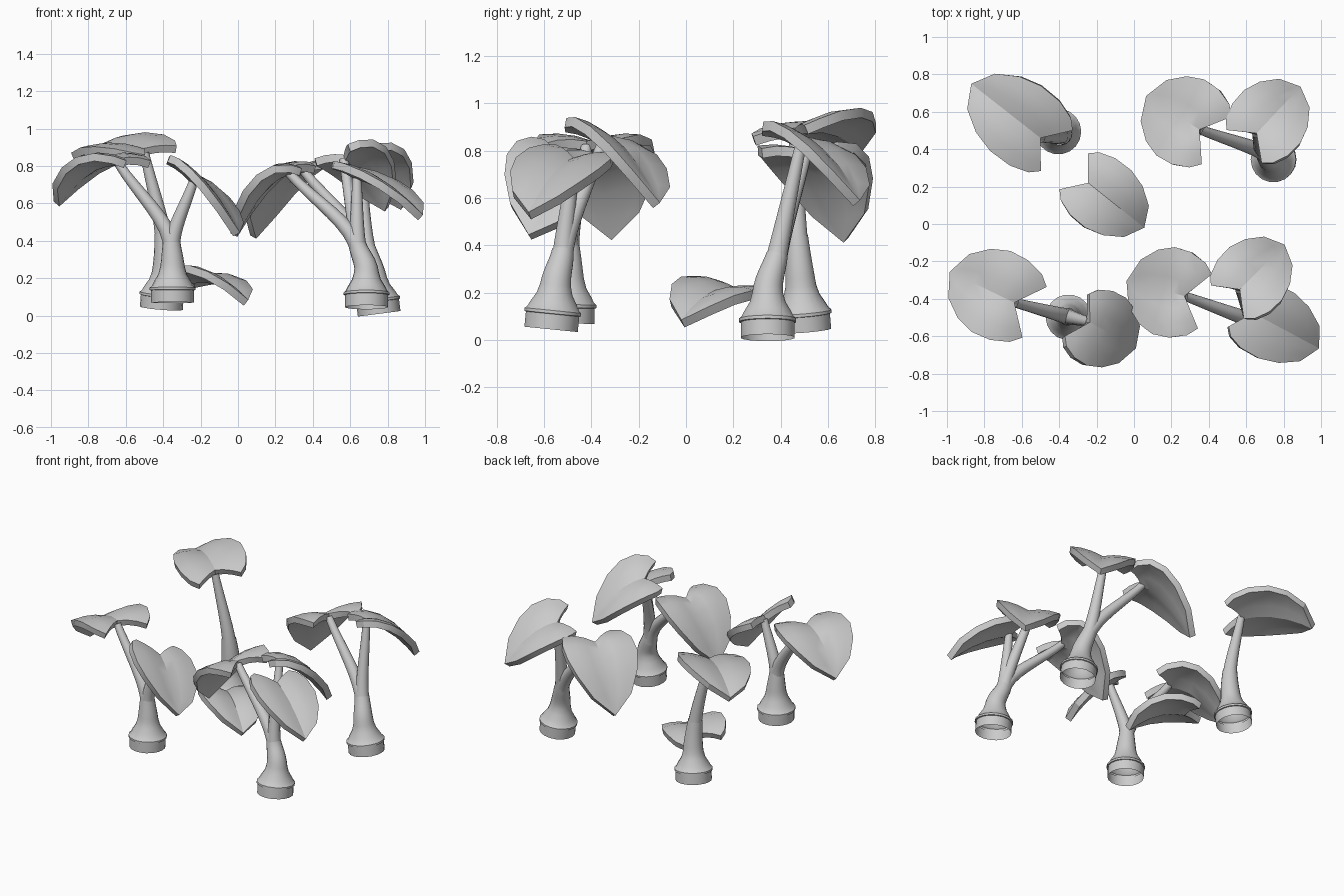
import bpy, bmesh, math
from mathutils import Vector

cube = bpy.data.objects.get("Cube")
if cube:
    bpy.data.objects.remove(cube)

mat = bpy.data.materials.new("plain grey")
mat.use_nodes = True
grey = (0.6, 0.6, 0.6, 1)
mat.diffuse_color = grey
mat.node_tree.nodes["Principled BSDF"].inputs["Base Color"].default_value = grey


def finish(bm, name, angle):
    bmesh.ops.recalc_face_normals(bm, faces=bm.faces)
    mesh = bpy.data.meshes.new(name)
    bm.to_mesh(mesh)
    bm.free()
    mesh.materials.append(mat)
    ob = bpy.data.objects.new(name, mesh)
    bpy.context.collection.objects.link(ob)
    bpy.ops.object.select_all(action='DESELECT')
    ob.select_set(True)
    bpy.context.view_layer.objects.active = ob
    bpy.ops.object.shade_smooth_by_angle(angle=math.radians(angle))


def bezier(a, b, c, d, t):
    s = 1 - t
    return a * s**3 + b * 3 * s * s * t + c * 3 * s * t * t + d * t**3


def sweep(name, rings, sides=18):
    """Skin circles given as (centre, axis, radius); both ends stay open."""
    bm = bmesh.new()
    loops = []
    for centre, axis, radius in rings:
        axis = axis.normalized()
        side = Vector((0, 1, 0)).cross(axis).normalized()
        up = axis.cross(side)
        loops.append([bm.verts.new(centre + radius * (
            side * math.cos(i * math.tau / sides) + up * math.sin(i * math.tau / sides)))
            for i in range(sides)])
    for p, q in zip(loops, loops[1:]):
        for i in range(sides):
            j = (i + 1) % sides
            bm.faces.new((p[i], p[j], q[j], q[i]))
    finish(bm, name, 35)


# Base sleeve, flange and swelling foot: height along the axis, radius
FOOT = [(0, .115), (.065, .115), (.067, .122), (.08, .122),
        (.088, .112), (.115, .098), (.15, .077), (.19, .066)]


def trunk(name, base, lean, fork, top_dir):
    base, fork = Vector(base), Vector(fork)
    axis, top_dir = Vector(lean).normalized(), Vector(top_dir).normalized()
    rings = [(base + axis * h, axis, r) for h, r in FOOT]
    start = base + axis * FOOT[-1][0]
    reach = (fork - start).length / 3
    pts = [bezier(start, start + axis * reach, fork - top_dir * reach, fork, i / 6)
           for i in range(7)]
    for i in range(1, 7):
        rings.append((pts[i], pts[i] - pts[i - 1], .066 - .02 * i / 6))
    sweep(name, rings)


def branch(name, fork, up, notch):
    fork, end = Vector(fork), Vector(notch) - Vector((0, 0, .025))
    up = Vector(up).normalized()
    start = fork - up * .04
    reach = (end - start).length / 4
    steps = 8
    pts = [bezier(start, start + up * reach, start.lerp(end, .65), end, i / steps)
           for i in range(steps + 1)]
    rings = [(p, pts[min(i + 1, steps)] - pts[max(i - 1, 0)], .046 - .022 * i / steps)
             for i, p in enumerate(pts)]
    sweep(name, rings, 14)


# Half outline of the heart-shaped blade: along (share of length), across
OUTLINE = [(-.28, .15), (-.16, .20), (.08, .236), (.36, .24),
           (.62, .205), (.86, .13), (1, 0)]
SPINE = [0, .08, .2, .4, .64, .85, 1]


def leaf(name, notch, tip, roll=0, size=1, bend=0):
    """bend below 0 arches the blade upward, above 0 tilts it as a whole."""
    notch, tip = Vector(notch), Vector(tip)
    run = tip - notch
    drop = run.z
    run.z = 0
    length = run.length
    ahead = run.normalized()
    left = Vector((-ahead.y, ahead.x, 0))
    lobe = .43 * size * (1 - .6 * max(bend, 0))

    def place(u, v):
        along = u * (length if u > 0 else lobe)
        t = along / length
        sag = drop * t * (bend + (1 - bend) * t)
        # Creased along the middle, each half puffed upward
        z = sag + roll * v + .36 * abs(v) - 1.05 * v * v
        return notch + ahead * along + left * v * size + Vector((0, 0, z))

    bm = bmesh.new()
    spine = [bm.verts.new(place(u, 0)) for u in SPINE]
    for sign in (1, -1):
        rows = [spine]
        for k in (1 / 3, 2 / 3, 1):
            rows.append([bm.verts.new(place(s + (u - s) * k, sign * v * k))
                         for s, (u, v) in zip(SPINE[:-1], OUTLINE)] + [spine[-1]])
        for a, b in zip(rows, rows[1:]):
            for i in range(len(SPINE) - 1):
                face = list(dict.fromkeys([a[i], a[i + 1], b[i + 1], b[i]]))
                bm.faces.new(face if sign < 0 else face[::-1])
    bmesh.ops.recalc_face_normals(bm, faces=bm.faces)
    if sum(f.normal.z for f in bm.faces) < 0:
        bmesh.ops.reverse_faces(bm, faces=bm.faces)

    # Thicken downwards only
    bm.normal_update()
    top = list(bm.faces)
    rim = [e for e in bm.edges if e.is_boundary]
    lower = {v: bm.verts.new(v.co - v.normal * .042) for v in list(bm.verts)}
    for e in rim:
        a, b = e.verts
        bm.faces.new((a, b, lower[b], lower[a]))
    for f in top:
        bm.faces.new([lower[v] for v in reversed(f.verts)])
    finish(bm, name, 25)


# Each plant: base, lean of base, fork, direction at fork,
# leaves (notch, tip, roll, size, bend)
PLANTS = {
    "back_right": ((-.41, .5, .04), (.08, -.08, 1), (-.40, .47, .44), (-.08, -.04, 1),
                   [((-.5, .46, .895), (-.87, .75, .83), -.16, .92, -2)]),
    "back_left": ((.755, .345, .01), (-.13, 0, 1), (.69, .385, .36), (-.25, .2, 1),
                  [((.35, .505, .80), (.065, .685, .43), -.04, 1, .15),
                   ((.655, .485, .85), (.89, .735, .59), -.22, .86, .1)]),
    "front_right": ((-.35, -.5, .07), (0, .02, 1), (-.355, -.495, .4), (0, 0, 1),
                    [((-.64, -.42, .84), (-.985, -.255, .61), 0, 1, -.2),
                     ((-.235, -.525, .75), (.01, -.665, .445), -.32, .87, .4)]),
    "front_left": ((.687, -.57, .045), (0, .1, 1), (.64, -.52, .38), (-.15, .05, 1),
                   [((.27, -.385, .79), (-.04, -.305, .44), -.04, 1, .1),
                    ((.565, -.35, .86), (.805, -.11, .58), -.25, .83, .1),
                    ((.635, -.475, .77), (.99, -.665, .54), -.1, .83, .35)]),
}

for place_name, (base, lean, fork, up, leaves) in PLANTS.items():
    trunk(place_name + "_trunk", base, lean, fork, up)
    for n, shape in enumerate(leaves, 1):
        branch(f"{place_name}_branch_{n}", fork, up, shape[0])
        leaf(f"{place_name}_leaf_{n}", *shape)

# Loose leaf lying low between the plants
leaf("fallen_leaf", (-.245, .22, .21), (.055, -.02, .085), -.12, .82, -.7)
